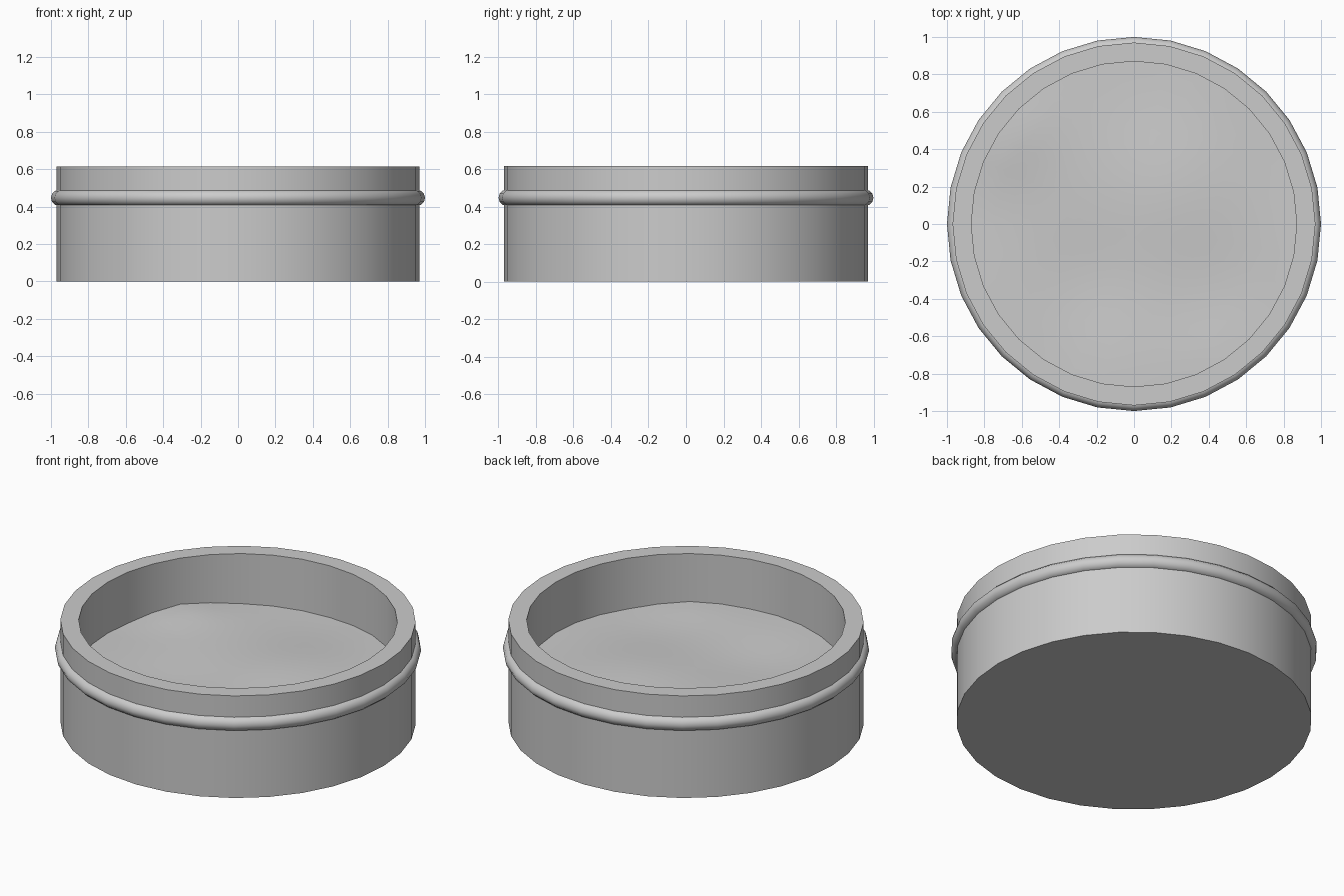
import bpy, bmesh, math

if "Cube" in bpy.data.objects:
    bpy.data.objects.remove(bpy.data.objects["Cube"])

SIDES = 32


def make_object(name, bm, angle=30):
    bmesh.ops.recalc_face_normals(bm, faces=bm.faces[:])
    mesh = bpy.data.meshes.new(name)
    bm.to_mesh(mesh)
    bm.free()
    obj = bpy.data.objects.new(name, mesh)
    bpy.context.collection.objects.link(obj)
    bpy.ops.object.select_all(action='DESELECT')
    obj.select_set(True)
    bpy.context.view_layer.objects.active = obj
    bpy.ops.object.shade_smooth_by_angle(angle=math.radians(angle))
    return obj


def ring(bm, r, z):
    return [bm.verts.new((r * math.cos(math.tau * i / SIDES),
                          r * math.sin(math.tau * i / SIDES), z)) for i in range(SIDES)]


def bridge(bm, a, b):
    for i in range(SIDES):
        j = (i + 1) % SIDES
        bm.faces.new((a[i], a[j], b[j], b[i]))


def lathe(name, profile, closed=False, angle=30):
    # Revolve (radius, height) points; open profiles get end caps
    bm = bmesh.new()
    rings = [ring(bm, r, z) for r, z in profile]
    for a, b in zip(rings, rings[1:]):
        bridge(bm, a, b)
    if closed:
        bridge(bm, rings[-1], rings[0])
    else:
        bm.faces.new(rings[0])
        bm.faces.new(rings[-1])
    return make_object(name, bm, angle)


# Pot wall and floor
lathe("pot", [(0.97, 0), (0.97, 0.615), (0.87, 0.615), (0.87, 0.2)])

# Rounded band around the outside
lathe("band", [(0.957 + 0.043 * math.cos(math.tau * k / 12),
                0.447 + 0.043 * math.sin(math.tau * k / 12)) for k in range(12)],
      closed=True, angle=50)


# Uneven soil inside the pot
def soil_height(x, y):
    def hump(cx, cy, h, w):
        return h * math.exp(-((x - cx) ** 2 + (y - cy) ** 2) / w ** 2)
    z = 0.308 + 0.006 * math.sin(5 * x + 2 * y) * math.cos(4 * y - 2 * x)
    z += hump(-0.70, 0.45, 0.028, 0.2) + hump(0.47, -0.70, 0.022, 0.25)
    return z + hump(0.2, 0.2, 0.02, 0.4) - hump(-0.25, -0.35, 0.015, 0.3)


bm = bmesh.new()
STEPS = 12
rings = [ring(bm, 0.872 * k / STEPS, 0) for k in range(1, STEPS + 1)]
for a, b in zip(rings, rings[1:]):
    bridge(bm, a, b)
centre = bm.verts.new((0, 0, 0))
for i in range(SIDES):
    bm.faces.new((centre, rings[0][i], rings[0][(i + 1) % SIDES]))
for v in bm.verts:
    v.co.z = soil_height(v.co.x, v.co.y)
bm.normal_update()
soil = make_object("soil", bm, 60)
if soil.data.polygons[0].normal.z < 0:
    soil.data.flip_normals()
